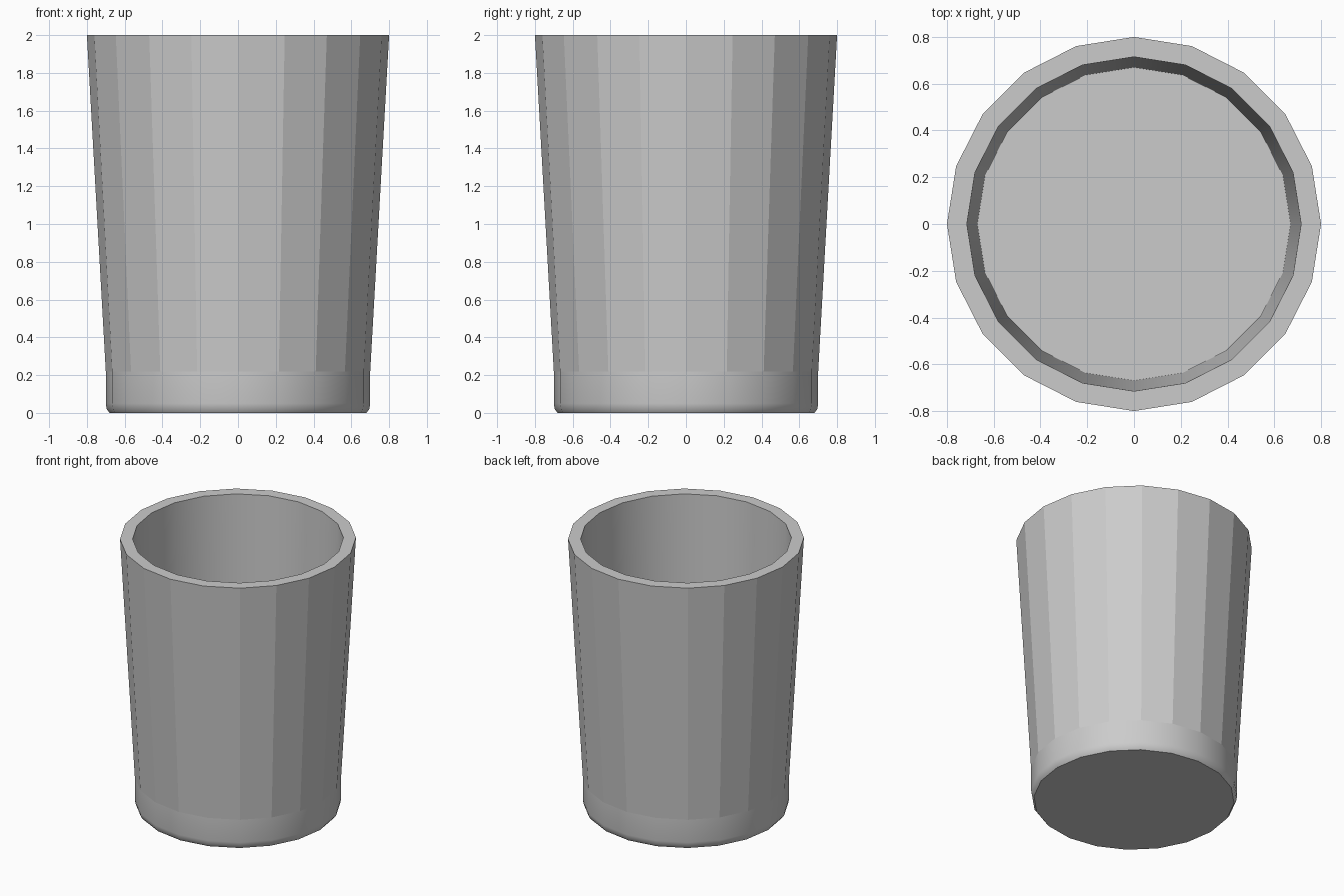
import bpy, bmesh
from math import cos, sin, tau

if "Cube" in bpy.data.objects:
    bpy.data.objects.remove(bpy.data.objects["Cube"])

SIDES = 20
# Profile from underside to inner floor: (radius, height, smooth band up to next ring)
PROFILE = [
    (0.68, 0.00, True),    # rounded foot
    (0.695, 0.02, True),
    (0.70, 0.05, True),    # upright base band
    (0.70, 0.22, False),   # faceted flared wall
    (0.80, 2.00, False),   # flat rim
    (0.715, 2.00, True),   # smooth inner wall
    (0.67, 0.22, False),   # inner floor
]

bm = bmesh.new()
rings = [[bm.verts.new((r * cos(tau * i / SIDES), r * sin(tau * i / SIDES), z))
          for i in range(SIDES)] for r, z, _ in PROFILE]

# Skin neighbouring rings
for (_, _, smooth), a, b in zip(PROFILE, rings, rings[1:]):
    for i in range(SIDES):
        j = (i + 1) % SIDES
        bm.faces.new((a[i], a[j], b[j], b[i])).smooth = smooth

# Underside and inner floor
bm.faces.new(rings[0][::-1])
bm.faces.new(rings[-1])

mesh = bpy.data.meshes.new("tumbler")
bm.to_mesh(mesh)
bm.free()
bpy.context.collection.objects.link(bpy.data.objects.new("tumbler", mesh))
